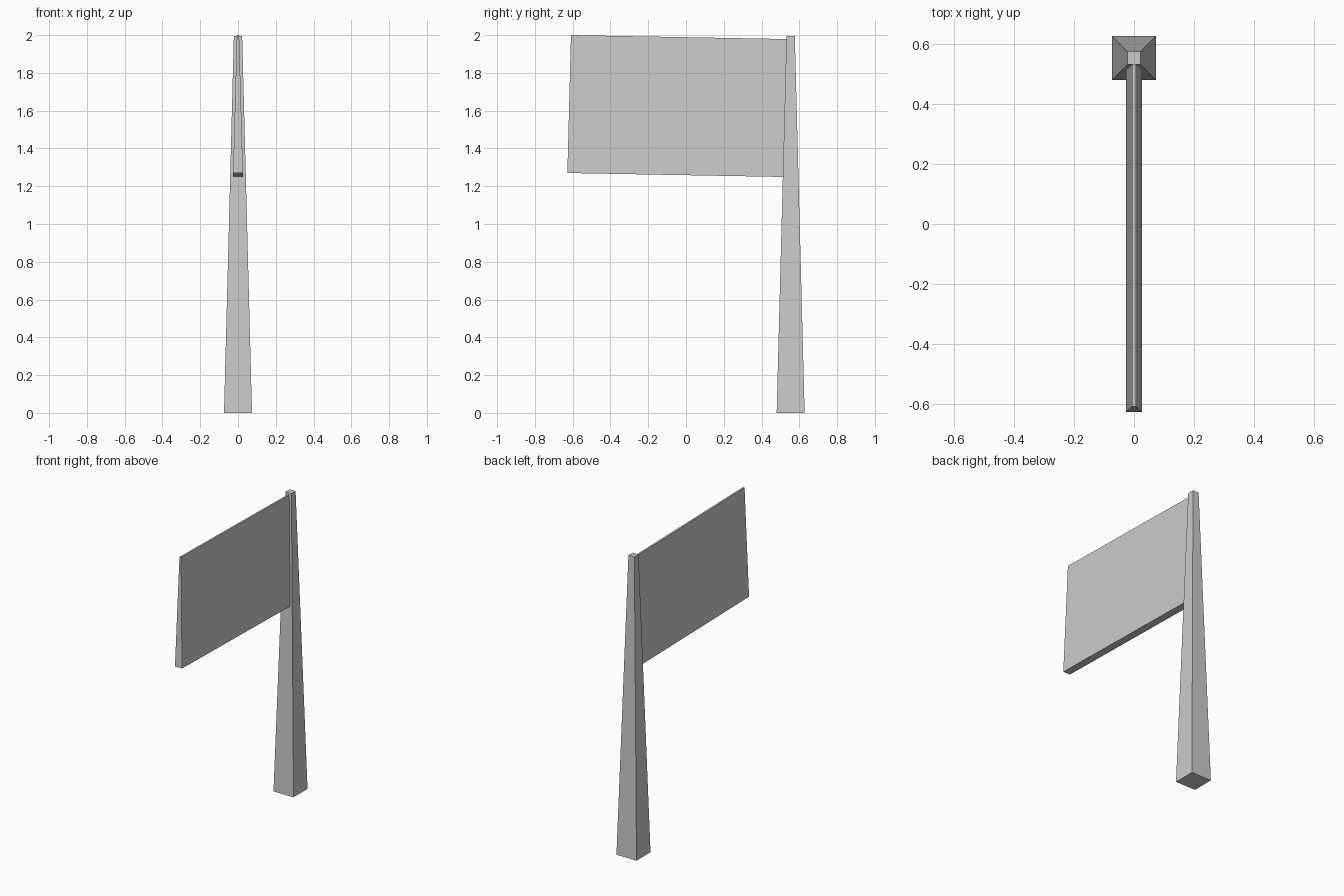
import bpy, bmesh

if "Cube" in bpy.data.objects:
    bpy.data.objects.remove(bpy.data.objects["Cube"])


def tapered_part(name, bottom, top):
    """Six-sided solid; each end has two (y, z, half_width) edges."""
    bm = bmesh.new()
    rings = []
    for (a, b) in (bottom, top):
        rings.append([bm.verts.new((s * w, y, z))
                      for (y, z, w), s in ((a, -1), (a, 1), (b, 1), (b, -1))])
    low, high = rings
    bm.faces.new(low)
    bm.faces.new(high)
    for i in range(4):
        j = (i + 1) % 4
        bm.faces.new((low[i], low[j], high[j], high[i]))
    bmesh.ops.recalc_face_normals(bm, faces=bm.faces)
    mesh = bpy.data.meshes.new(name)
    bm.to_mesh(mesh)
    bm.free()
    obj = bpy.data.objects.new(name, mesh)
    bpy.context.collection.objects.link(obj)
    return obj


# Square pole, narrowing toward the top
tapered_part("pole",
             ((0.480, 0, 0.074), (0.628, 0, 0.074)),
             ((0.532, 1.994, 0.022), (0.576, 1.994, 0.022)))

# Slightly tilted flag panel, thinner at its top edge, seated in the pole
tapered_part("flag",
             ((-0.628, 1.27, 0.026), (0.522, 1.249, 0.026)),
             ((-0.609, 2.0, 0.006), (0.538, 1.979, 0.006)))
